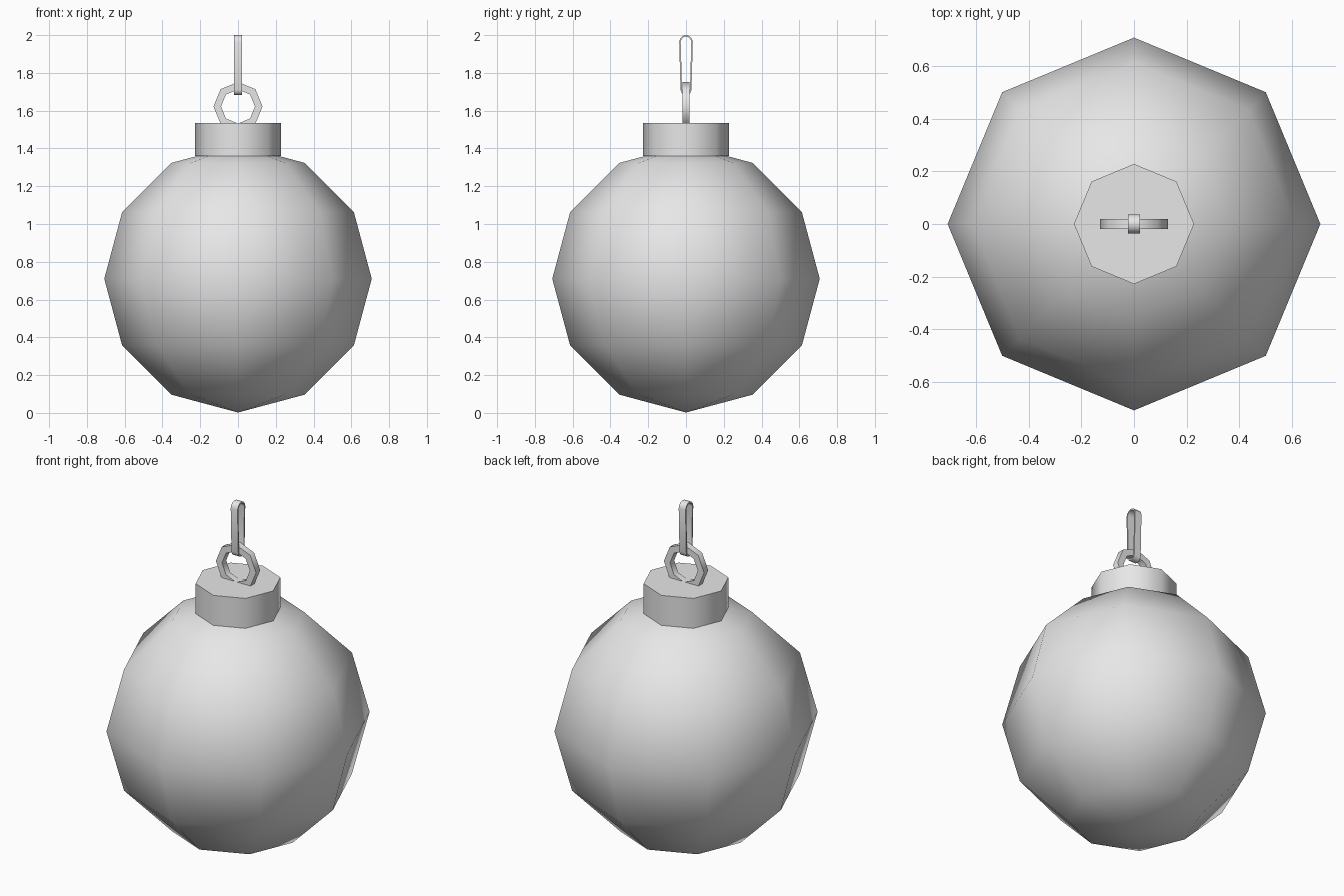
import bpy, bmesh, math
from mathutils import Matrix, Vector

cube = bpy.data.objects.get("Cube")
if cube:
    bpy.data.objects.remove(cube, do_unlink=True)

grey = bpy.data.materials.new("light_grey")
grey.use_nodes = True
grey.diffuse_color = (0.8, 0.8, 0.8, 1)
grey.node_tree.nodes["Principled BSDF"].inputs["Base Color"].default_value = (0.8, 0.8, 0.8, 1)


def add_part(name, bm, angle):
    """Turn a bmesh into a grey object, smooth below the given edge angle."""
    bmesh.ops.recalc_face_normals(bm, faces=bm.faces)
    mesh = bpy.data.meshes.new(name)
    bm.to_mesh(mesh)
    bm.free()
    mesh.materials.append(grey)
    obj = bpy.data.objects.new(name, mesh)
    bpy.context.collection.objects.link(obj)
    bpy.ops.object.select_all(action='DESELECT')
    obj.select_set(True)
    bpy.context.view_layer.objects.active = obj
    bpy.ops.object.shade_smooth_by_angle(angle=math.radians(angle))


def flat_band(outer, inner, width, axis):
    """Closed band with a rectangular section, extruded along the axis."""
    bm = bmesh.new()
    half = Vector(axis) * width / 2
    loops = [[bm.verts.new(Vector(p) + side * half) for p in path]
             for path, side in ((outer, -1), (outer, 1), (inner, 1), (inner, -1))]
    n = len(outer)
    for a, b in zip(loops, loops[1:] + loops[:1]):
        for i in range(n):
            j = (i + 1) % n
            bm.faces.new((a[i], a[j], b[j], b[i]))
    return bm


# Bauble ball
bm = bmesh.new()
bmesh.ops.create_uvsphere(bm, u_segments=8, v_segments=6, radius=0.708,
                          matrix=Matrix.Translation((0, 0, 0.71)))
add_part("ball", bm, 60)

# Eight-sided cap
bm = bmesh.new()
bmesh.ops.create_cone(bm, cap_ends=True, segments=8, radius1=0.228, radius2=0.228,
                      depth=0.175, matrix=Matrix.Translation((0, 0, 1.4475)))
add_part("cap", bm, 60)


# Upright ring on the cap
def octagon(radius):
    return [(radius * math.cos(k * math.pi / 4), 0, 1.622 + radius * math.sin(k * math.pi / 4))
            for k in range(8)]


add_part("hanging_ring", flat_band(octagon(0.13), octagon(0.09), 0.038, (0, 1, 0)), 60)


# Long link threaded through the ring, slightly wider at the top
def link_path(inset):
    path = []
    for z, radius, start in ((1.964, 0.036, 0), (1.711, 0.029, math.pi)):
        r = radius - inset
        for k in range(7):
            a = start + k * math.pi / 6
            path.append((0, r * math.cos(a), z + r * math.sin(a)))
    return path


add_part("hook_link", flat_band(link_path(0), link_path(0.008), 0.044, (1, 0, 0)), 60)
